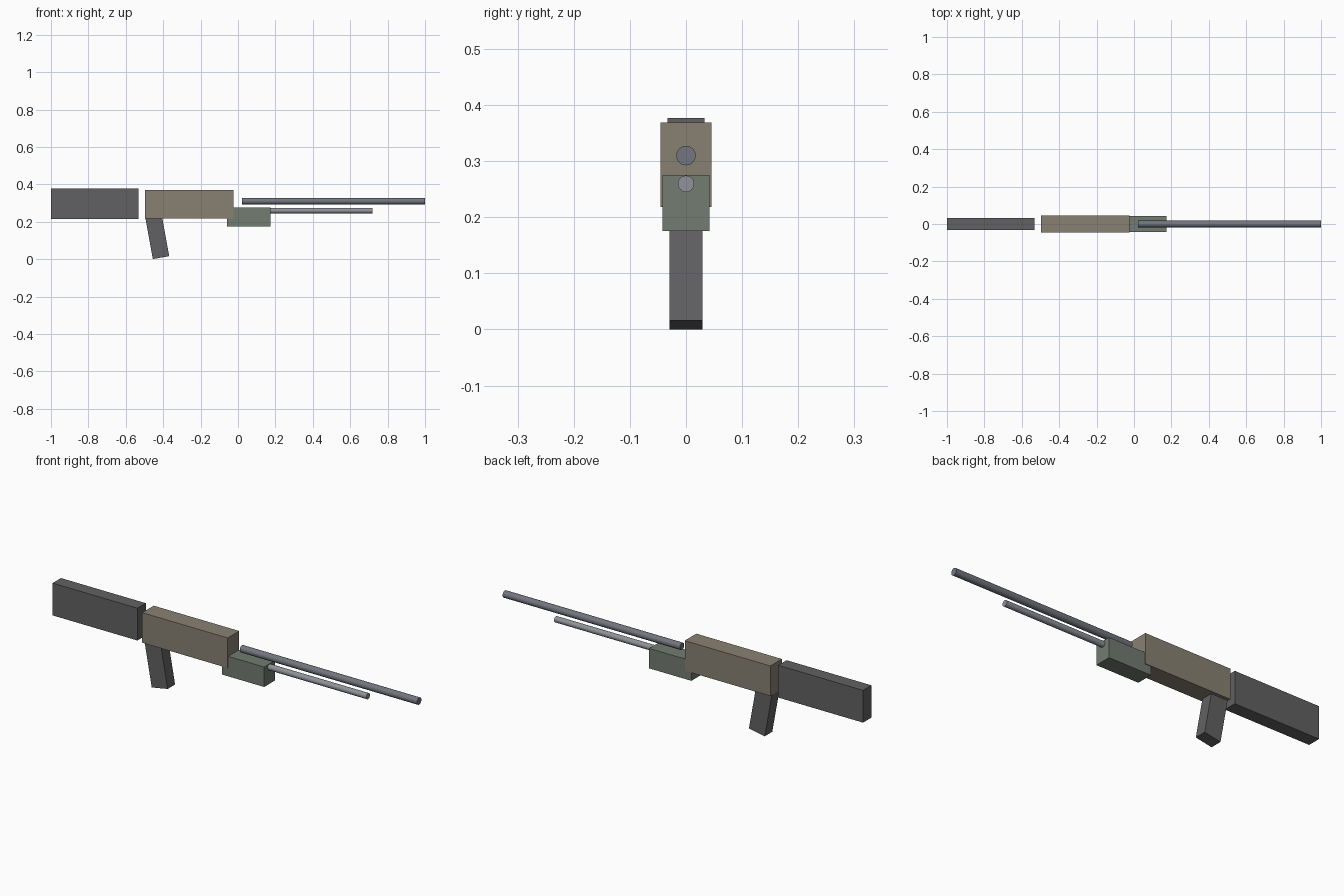
import bpy
from math import radians, pi

if "Cube" in bpy.data.objects:
    bpy.data.objects.remove(bpy.data.objects["Cube"])


def material(name, rgb):
    m = bpy.data.materials.new(name)
    m.diffuse_color = (*rgb, 1)
    m.use_nodes = True
    m.node_tree.nodes["Principled BSDF"].inputs["Base Color"].default_value = m.diffuse_color
    return m


dark = material("dark_polymer", (0.12, 0.12, 0.125))
tan = material("tan_metal", (0.25, 0.22, 0.17))
green = material("green_grey", (0.17, 0.20, 0.165))
steel = material("blue_steel", (0.17, 0.18, 0.21))
light_steel = material("light_steel", (0.28, 0.29, 0.32))


def box(name, centre, size, mat, tilt=0):
    bpy.ops.mesh.primitive_cube_add(size=1, location=centre)
    ob = bpy.context.object
    ob.name = name
    ob.scale = size
    bpy.ops.object.transform_apply(location=False, rotation=False, scale=True)
    ob.rotation_euler.y = radians(tilt)
    ob.data.materials.append(mat)
    return ob


def rod(name, x0, x1, z, radius, mat):
    bpy.ops.mesh.primitive_cylinder_add(
        vertices=24, radius=radius, depth=x1 - x0,
        location=((x0 + x1) / 2, 0, z), rotation=(0, pi / 2, 0))
    ob = bpy.context.object
    ob.name = name
    bpy.ops.object.shade_smooth_by_angle(angle=radians(30))
    ob.data.materials.append(mat)
    return ob


# Shoulder stock, separated from the receiver by a narrow gap
box("stock", (-0.766, 0, 0.296), (0.468, 0.066, 0.161), dark)

# Receiver body
box("receiver", (-0.261, 0, 0.2935), (0.472, 0.091, 0.15), tan)

# Raked grip under the rear of the receiver
box("grip", (-0.4315, 0, 0.1175), (0.089, 0.059, 0.222), dark, tilt=-10.3)

# Fore-end block
box("fore_end", (0.0575, 0, 0.2255), (0.233, 0.084, 0.0995), green)

# Barrel and the thinner tube below it
rod("barrel", 0.022, 1.0, 0.31, 0.0174, steel)
rod("lower_tube", 0.14, 0.718, 0.2595, 0.0147, light_steel)
